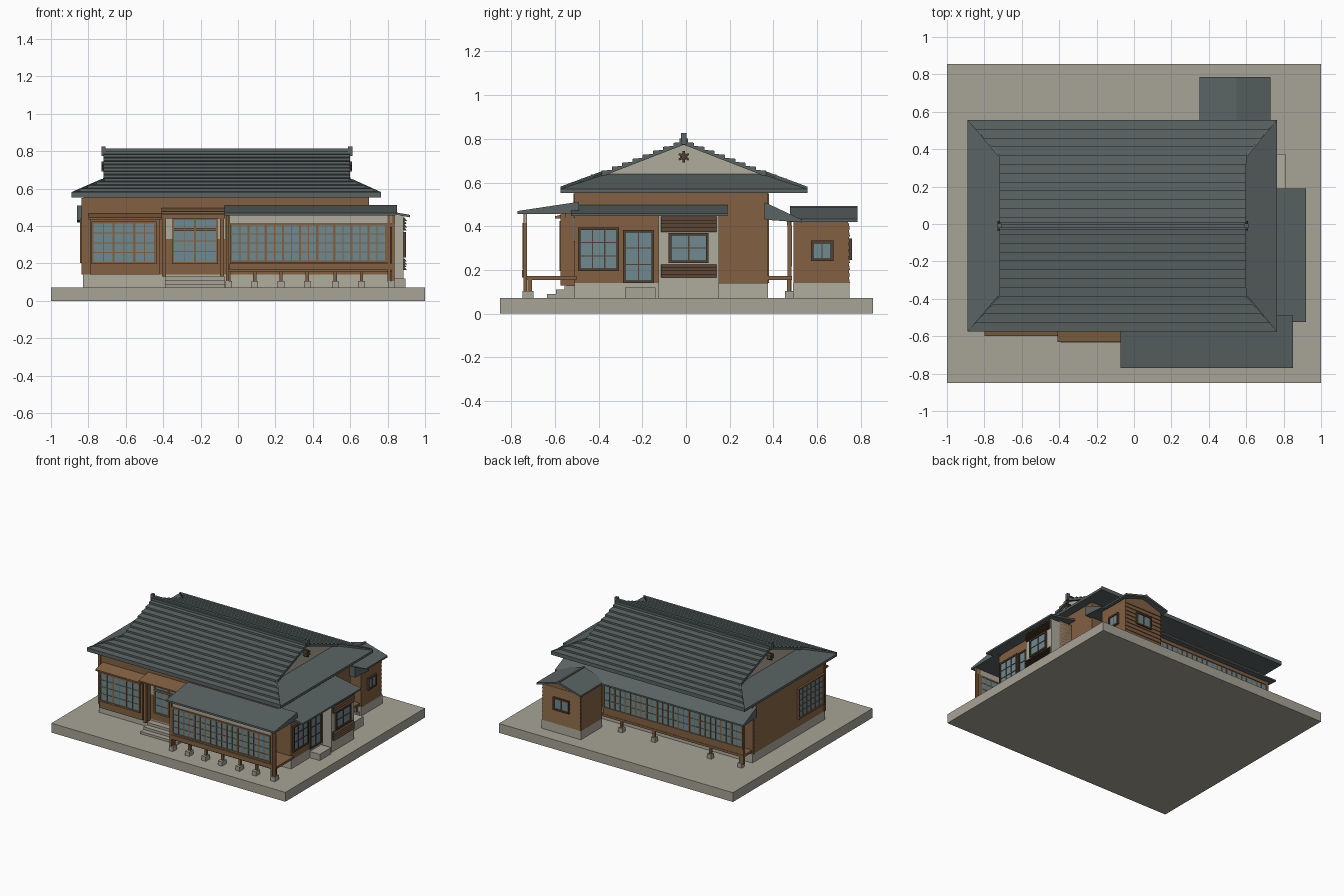
import bpy, bmesh, math
from mathutils import Vector

if "Cube" in bpy.data.objects:
    bpy.data.objects.remove(bpy.data.objects["Cube"])


def lin(c):
    return tuple((v / 255 / 12.92) if v < 10 else ((v / 255 + 0.055) / 1.055) ** 2.4 for v in c) + (1,)


COLOURS = {"slate": (90, 99, 99), "wood": (130, 97, 66), "dark_wood": (84, 64, 48),
           "stone": (167, 163, 150), "plinth": (176, 172, 158), "plaster": (175, 171, 156),
           "glass": (112, 138, 144)}
MATS = {}
for key, rgb in COLOURS.items():
    MATS[key] = bpy.data.materials.new(key)
    MATS[key].diffuse_color = lin(rgb)

parts = {}


def prism(name, mat, profile, shift):
    """Add a closed prism to a part: profile polygon swept by a vector."""
    bm = parts.setdefault((name, mat), bmesh.new())
    skew = shift if callable(shift) else (lambda p: Vector(p) + Vector(shift))
    a = [bm.verts.new(p) for p in profile]
    b = [bm.verts.new(skew(p)) for p in profile]
    faces = [bm.faces.new(a), bm.faces.new(b[::-1])]
    for i in range(len(a)):
        j = (i + 1) % len(a)
        faces.append(bm.faces.new((a[i], b[i], b[j], a[j])))
    bmesh.ops.recalc_face_normals(bm, faces=faces)


def box(name, mat, x0, x1, y0, y1, z0, z1):
    prism(name, mat, [(x0, y0, z0), (x1, y0, z0), (x1, y1, z0), (x0, y1, z0)], (0, 0, z1 - z0))


def along_x(name, mat, x0, x1, yz):
    prism(name, mat, [(x0, y, z) for y, z in yz], (x1 - x0, 0, 0))


def along_y(name, mat, y0, y1, xz):
    prism(name, mat, [(x, y0, z) for x, z in xz], (0, y1 - y0, 0))


def panel(name, mat, face, plane, a0, a1, z0, z1, d0, d1):
    """Box on a wall: a runs along the wall, d goes outward."""
    s = 1 if face[0] == "+" else -1
    p, q = sorted((plane + s * d0, plane + s * d1))
    if face[1] == "x":
        box(name, mat, p, q, a0, a1, z0, z1)
    else:
        box(name, mat, a0, a1, p, q, z0, z1)


def window(name, face, plane, a0, a1, z0, z1, nx, ny, major=0, frame="wood", back=0.0):
    """Glass plate with a frame and lattice; every major-th bar is thicker."""
    panel(name + "_glass", "glass", face, plane, a0, a1, z0, z1, -back, 0.006)
    fr, f = name + "_frame", 0.009
    for lo, hi in ((a0 - f, a0 + 0.003), (a1 - 0.003, a1 + f)):
        panel(fr, frame, face, plane, lo, hi, z0 - f, z1 + f, -back - 0.004, 0.013)
    for lo, hi in ((z0 - f, z0 + 0.003), (z1 - 0.003, z1 + f)):
        panel(fr, frame, face, plane, a0, a1, lo, hi, -back - 0.004, 0.013)
    for i in range(1, nx):
        a = a0 + (a1 - a0) * i / nx
        w = 0.006 if major and i % major == 0 else 0.0025
        panel(fr, frame, face, plane, a - w, a + w, z0, z1, -back - 0.002, 0.010)
    for i in range(1, ny):
        z = z0 + (z1 - z0) * i / ny
        panel(fr, frame, face, plane, a0, a1, z - 0.0025, z + 0.0025, -back - 0.002, 0.009)


def siding(name, mat, face, plane, a0, a1, z0, z1, rows, d=0.008):
    """Overlapping horizontal boards with a slanted face."""
    s = 1 if face[0] == "+" else -1
    h = (z1 - z0) / rows
    for i in range(rows):
        z = z0 + i * h
        prof = [(plane, z), (plane + s * d, z), (plane + s * d * 0.25, z + h), (plane, z + h)]
        (along_y if face[1] == "x" else along_x)(name, mat, a0, a1, prof)


# ground slab, plinth and steps
box("ground_slab", "stone", -1, 1, -0.85, 0.855, 0, 0.072)
box("plinth", "plinth", -0.83, 0.81, -0.51, 0.375, 0.07, 0.14)
for i in range(3):
    box("entrance_steps", "stone", -0.39, -0.07, -0.635 + i * 0.04, -0.5, 0.07, 0.09 + i * 0.02)
box("side_step", "stone", 0.8, 0.895, -0.28, -0.14, 0.07, 0.12)

# main walls
box("main_walls", "wood", -0.825, 0.70, -0.51, 0.375, 0.14, 0.555)
box("side_wing_walls", "wood", 0.69, 0.81, -0.51, 0.15, 0.14, 0.465)
siding("left_siding", "wood", "-x", -0.825, -0.51, 0.375, 0.14, 0.54, 14)
for y in (-0.505, 0.37):
    box("corner_posts", "wood", -0.837, -0.815, y - 0.01, y + 0.01, 0.14, 0.55)
window("left_window", "-x", -0.832, -0.48, -0.18, 0.21, 0.43, 6, 5, 3)

# side wing: window, door and plaster alcove with slatted shutters
window("side_window", "+x", 0.81, -0.485, -0.315, 0.205, 0.385, 3, 3, 0, "dark_wood")
window("side_door", "+x", 0.81, -0.28, -0.155, 0.15, 0.375, 2, 3, 0, "dark_wood")
box("alcove_wall", "plaster", 0.70, 0.885, -0.125, 0.15, 0.07, 0.45)
window("alcove_window", "+x", 0.885, -0.07, 0.095, 0.24, 0.36, 2, 2, 0, "dark_wood")
siding("alcove_slats", "dark_wood", "+x", 0.885, -0.115, 0.14, 0.375, 0.445, 4, 0.018)
siding("alcove_slats", "dark_wood", "+x", 0.885, -0.115, 0.14, 0.165, 0.225, 4, 0.018)
along_y("side_roof", "slate", -0.525, 0.19, [(0.69, 0.50), (0.92, 0.459), (0.92, 0.446), (0.69, 0.485)])

# front bay window on the left
box("bay", "wood", -0.79, -0.42, -0.565, -0.5, 0.14, 0.435)
window("bay_window", "-y", -0.565, -0.775, -0.445, 0.205, 0.415, 6, 4, 2)
along_x("bay_roof", "wood", -0.80, -0.41, [(-0.60, 0.435), (-0.60, 0.446), (-0.5, 0.47), (-0.5, 0.435)])

# entrance porch
for x in (-0.395, -0.085):
    box("porch_posts", "wood", x - 0.01, x + 0.01, -0.575, -0.55, 0.13, 0.465)
    box("porch_side_boards", "wood", x - 0.004, x + 0.004, -0.55, -0.5, 0.13, 0.465)
box("porch_beam", "wood", -0.41, -0.07, -0.575, -0.55, 0.44, 0.465)
for x0, x1 in ((-0.385, -0.352), (-0.108, -0.07)):
    box("porch_plaster", "plaster", x0, x1, -0.518, -0.5, 0.33, 0.44)
window("entrance_door", "-y", -0.512, -0.345, -0.115, 0.205, 0.435, 4, 4, 2)
box("door_rail", "wood", -0.35, -0.11, -0.53, -0.51, 0.372, 0.388)
along_x("porch_roof", "wood", -0.41, -0.07, [(-0.63, 0.466), (-0.63, 0.476), (-0.5, 0.497), (-0.5, 0.466)])

# front glazed veranda
box("front_deck", "wood", -0.06, 0.83, -0.735, -0.5, 0.155, 0.172)
box("front_sill_board", "wood", -0.045, 0.82, -0.75, -0.73, 0.165, 0.2)
window("front_glazing", "-y", -0.735, -0.035, 0.79, 0.212, 0.405, 18, 4, 2, "wood", 0.004)
box("front_plaster_band", "plaster", -0.045, 0.84, -0.738, -0.73, 0.414, 0.456)
for x in (-0.055, 0.808, 0.83):
    box("front_tall_posts", "wood", x - 0.008, x + 0.008, -0.744, -0.728, 0.1, 0.458)
for x in (-0.05, 0.09, 0.23, 0.37, 0.52, 0.66, 0.82):
    box("front_stub_posts", "wood", x - 0.009, x + 0.009, -0.725, -0.705, 0.1, 0.158)
    box("front_footings", "stone", x - 0.018, x + 0.018, -0.748, -0.697, 0.07, 0.105)
along_x("front_veranda_roof", "slate", -0.072, 0.85,
        [(-0.77, 0.456), (-0.77, 0.47), (-0.49, 0.512), (-0.49, 0.458)])

# rear glazed veranda
box("rear_deck", "wood", -0.83, 0.70, 0.37, 0.485, 0.155, 0.172)
box("rear_sill_board", "wood", -0.83, 0.37, 0.465, 0.482, 0.165, 0.215)
window("rear_glazing", "+y", 0.472, -0.815, 0.365, 0.225, 0.395, 26, 3, 2, "wood", 0.004)
box("rear_beam", "wood", -0.83, 0.37, 0.463, 0.48, 0.403, 0.43)
for x in (-0.80, -0.54, -0.06, 0.22, 0.68):
    box("rear_posts", "wood", x - 0.009, x + 0.009, 0.462, 0.48, 0.1, 0.158)
    box("rear_footings", "stone", x - 0.018, x + 0.018, 0.453, 0.489, 0.07, 0.105)
box("rear_corner_post", "wood", -0.83, -0.812, 0.464, 0.482, 0.1, 0.43)
along_x("rear_veranda_roof", "slate", -0.86, 0.75, [(0.36, 0.51), (0.53, 0.43), (0.53, 0.418), (0.36, 0.43)])

# rear annex
box("annex_plinth", "plinth", 0.375, 0.71, 0.49, 0.748, 0.07, 0.14)
along_y("annex_walls", "wood", 0.492, 0.742,
        [(0.38, 0.14), (0.705, 0.14), (0.705, 0.42), (0.54, 0.475), (0.38, 0.42)])
siding("annex_siding", "wood", "+y", 0.742, 0.38, 0.705, 0.14, 0.415, 9)
siding("annex_siding", "wood", "-x", 0.38, 0.492, 0.742, 0.14, 0.415, 9)
window("annex_side_window", "+x", 0.705, 0.58, 0.665, 0.25, 0.325, 2, 1, 0, "dark_wood")
window("annex_rear_window", "+y", 0.746, 0.48, 0.60, 0.255, 0.335, 2, 1, 0, "dark_wood")
for s in (-1, 1):
    along_y("annex_roof", "slate", 0.475, 0.785,
            [(0.54, 0.487), (0.54 + s * 0.19, 0.433), (0.54 + s * 0.19, 0.42), (0.54, 0.472)])
box("annex_ridge", "slate", 0.533, 0.547, 0.475, 0.785, 0.478, 0.492)

# main hip-and-gable roof
YC, D, G = -0.01, 0.565, 0.375        # ridge line, eave distance, gable half width
XL, XR, EL, ER = -0.72, 0.60, -0.89, 0.765


def roof_z(d):
    return 0.785 - 0.219 * d / D


def ends(d):
    t = max(0.0, (d - G) / (D - G))
    return XL + (EL - XL) * t, XR + (ER - XR) * t


ROWS = 12
for s in (-1, 1):
    for k in range(ROWS):
        d0, d1 = D * (k + 1) / ROWS, D * k / ROWS
        left, right = [], []
        for d, dz in ((d0, -0.012), (d0, 0.015), (d1, 0.001), (d1, -0.012)):
            a, b = ends(d)
            left.append((a, YC + s * d, roof_z(d) + dz))
            right.append(Vector((b, YC + s * d, roof_z(d) + dz)))
        table = dict(zip(left, right))
        prism("roof_tile_courses", "slate", left, lambda p: table[p])

for xi, xe, s in ((XL, EL, -1), (XR, ER, 1)):
    # hip skirt below each gable
    zt = roof_z(G)
    quad = [(xi - s * 0.02, YC - G, zt), (xi - s * 0.02, YC + G, zt),
            (xe, YC + D, 0.57), (xe, YC - D, 0.57)]
    prism("hip_skirts", "slate", quad, (0, 0, -0.015))
    # plaster gable with a six-spoked vent
    xg = xi - s * 0.02
    prism("gable_walls", "plaster", [(xg, YC - G, zt - 0.01), (xg, YC + G, zt - 0.01), (xg, YC, 0.78)],
          (-s * 0.02, 0, 0))
    hexagon = [(xg, YC + 0.018 * math.cos(math.pi / 3 * i), 0.718 + 0.018 * math.sin(math.pi / 3 * i))
               for i in range(6)]
    prism("gable_vents", "glass", hexagon, (s * 0.022, 0, 0))
    for i in range(3):
        u = Vector((0, math.cos(math.pi / 3 * i + 0.52), math.sin(math.pi / 3 * i + 0.52)))
        v = Vector((0, -u.z, u.y)) * 0.005
        c = Vector((xg, YC, 0.718))
        prism("vent_spokes", "dark_wood", [c - u * 0.026 - v, c + u * 0.026 - v, c + u * 0.026 + v,
                                           c - u * 0.026 + v], (s * 0.03, 0, 0))
    # ridge end tiles
    box("ridge_end_tiles", "slate", xi - 0.011, xi + 0.011, YC - 0.012, YC + 0.012, 0.775, 0.826)
    # hip ridge strips
    for t in (-1, 1):
        w = 0.009
        prism("hip_ridges", "slate", [(xi - w, YC + t * G, zt), (xi + w, YC + t * G, zt),
                                      (xe - s * 0.002, YC + t * (D - 0.002), 0.57)], (0, 0, 0.012))

box("ridge_cap", "slate", XL, XR, YC - 0.02, YC + 0.02, 0.775, 0.802)
box("ridge_top", "slate", XL, XR, YC - 0.01, YC + 0.01, 0.80, 0.814)
box("soffit", "slate", EL, ER, YC - D, YC + D, 0.552, 0.564)

# turn every part into an object
for (name, mat), bm in parts.items():
    mesh = bpy.data.meshes.new(name)
    bm.to_mesh(mesh)
    bm.free()
    mesh.materials.append(MATS[mat])
    bpy.context.scene.collection.objects.link(bpy.data.objects.new(name, mesh))

for m in bpy.data.materials:
    if m.users and not m.is_grease_pencil:
        m.use_nodes = True
        m.node_tree.nodes["Principled BSDF"].inputs["Base Color"].default_value = m.diffuse_color
